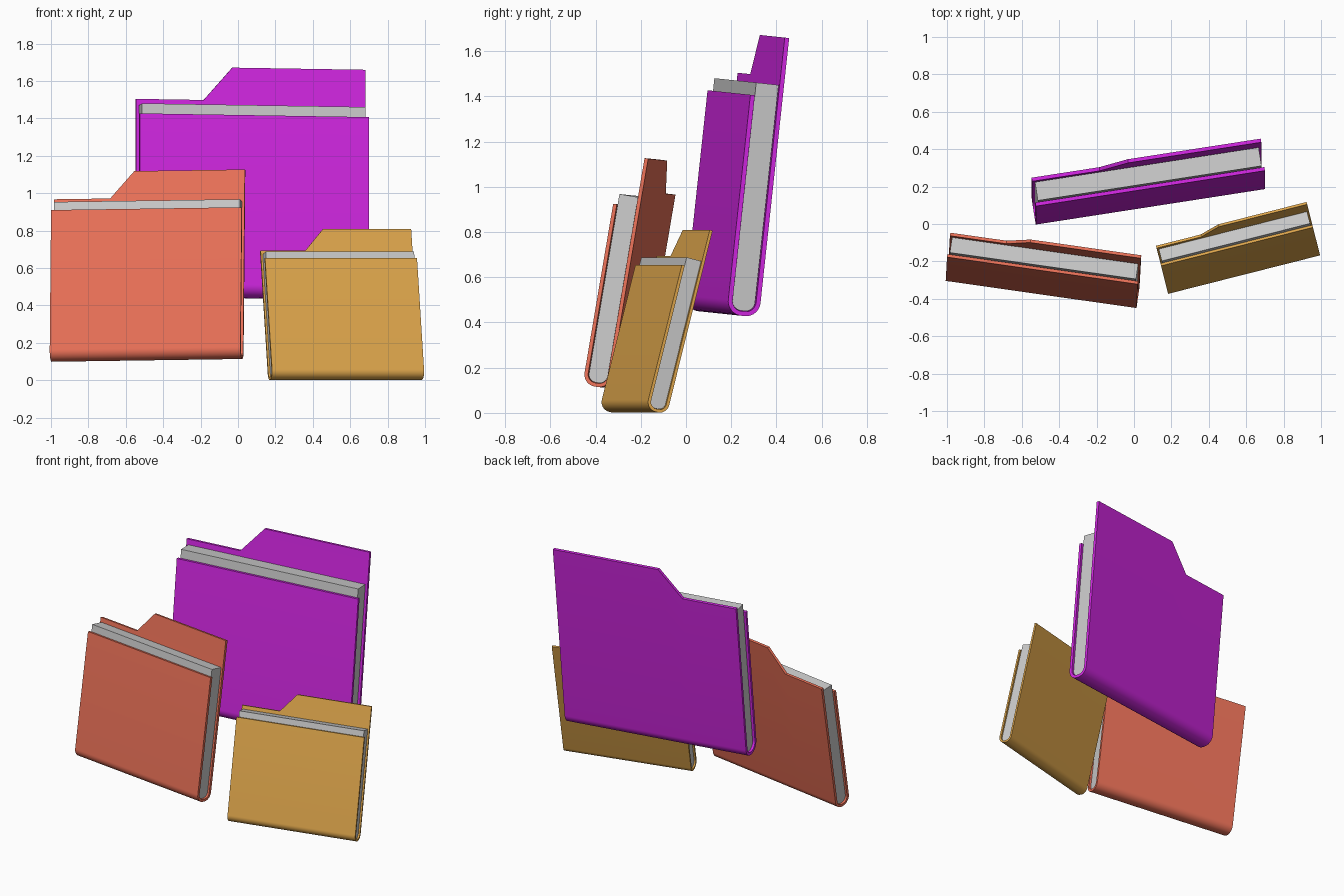
import bpy, bmesh, math
from mathutils import Matrix, Vector

if "Cube" in bpy.data.objects:
    bpy.data.objects.remove(bpy.data.objects["Cube"])

# Folder proportions for a width of 1; origin is the front panel's top right corner
DEPTH, DROP, WALL = 0.117, 0.787, 0.016
SHOULDER, TAB, PAPER_TOP = 0.0737, 0.216, 0.0455


def u_profile(inset, top_front, top_back, radius):
    """Side profile (y, z): down the front, round the bottom, up the back."""
    y0, y1, z0 = inset, DEPTH - inset, -DROP + inset
    r, n = radius - inset, 10
    pts = [(y0, top_front)]
    for cy, start in ((y0 + r, math.pi), (y1 - r, 1.5 * math.pi)):
        for i in range(n + 1):
            a = start + 0.5 * math.pi * i / n
            pts.append((cy + r * math.cos(a), z0 + r + r * math.sin(a)))
    pts.append((y1, top_back))
    return pts


def make_object(name, bm, placement, scale, material=None, wall=0):
    mesh = bpy.data.meshes.new(name)
    bm.to_mesh(mesh)
    bm.free()
    ob = bpy.data.objects.new(name, mesh)
    bpy.context.collection.objects.link(ob)
    ob.matrix_world = placement @ Matrix.Scale(scale, 4)
    if material:
        mesh.materials.append(material)
    bpy.ops.object.select_all(action='DESELECT')
    ob.select_set(True)
    bpy.context.view_layer.objects.active = ob
    if wall:
        mod = ob.modifiers.new("wall", 'SOLIDIFY')
        mod.thickness, mod.offset, mod.use_even_offset = wall, -1, True
        bpy.ops.object.modifier_apply(modifier=mod.name)
    bpy.ops.object.shade_smooth_by_angle(angle=math.radians(30))
    return ob


def folder(name, width, corner, yaw, roll, lean, color):
    rot = (Matrix.Rotation(math.radians(yaw), 4, 'Z')
           @ Matrix.Rotation(math.radians(roll), 4, 'Y')
           @ Matrix.Rotation(math.radians(-lean), 4, 'X'))
    placement = Matrix.Translation(Vector(corner)) @ rot
    mat = bpy.data.materials.new(name + "_card")
    mat.diffuse_color = (*color, 1)
    mat.use_nodes = True
    mat.node_tree.nodes["Principled BSDF"].inputs["Base Color"].default_value = mat.diffuse_color

    # Folded cover: a U-shaped sheet whose back edge steps up into the tab
    bm = bmesh.new()
    columns = []
    for x, top in ((-1, SHOULDER), (-0.705, SHOULDER), (-0.58, TAB), (0, TAB)):
        columns.append([bm.verts.new((x, y, z))
                        for y, z in u_profile(0, 0, top, 0.052)])
    for a, b in zip(columns, columns[1:]):
        for j in range(len(a) - 1):
            bm.faces.new((a[j], a[j + 1], b[j + 1], b[j]))
    make_object(name + "_cover", bm, placement, width, mat, WALL)

    # Paper block: matching rounded profile, extruded across the width
    bm = bmesh.new()
    prof = u_profile(WALL + 0.002, PAPER_TOP, PAPER_TOP, 0.052)
    face = bm.faces.new([bm.verts.new((-0.988, y, z)) for y, z in prof])
    ext = bmesh.ops.extrude_face_region(bm, geom=[face])
    moved = [v for v in ext["geom"] if isinstance(v, bmesh.types.BMVert)]
    bmesh.ops.translate(bm, verts=moved, vec=(0.976, 0, 0))
    bmesh.ops.recalc_face_normals(bm, faces=bm.faces)
    make_object(name + "_paper", bm, placement, width)


# Three folders, each leaning back and turned its own way
folder("large_purple_folder", 1.24, (0.70, 0.285, 1.407), 8.8, 0.92, 6.1, (0.65, 0.02, 0.77))
folder("medium_orange_folder", 1.03, (0.02, -0.322, 0.925), -8.1, -0.83, 9.6, (0.85, 0.17, 0.10))
folder("small_yellow_folder", 0.838, (0.957, -0.018, 0.655), 14.2, 0, 14.4, (0.77, 0.40, 0.075))
